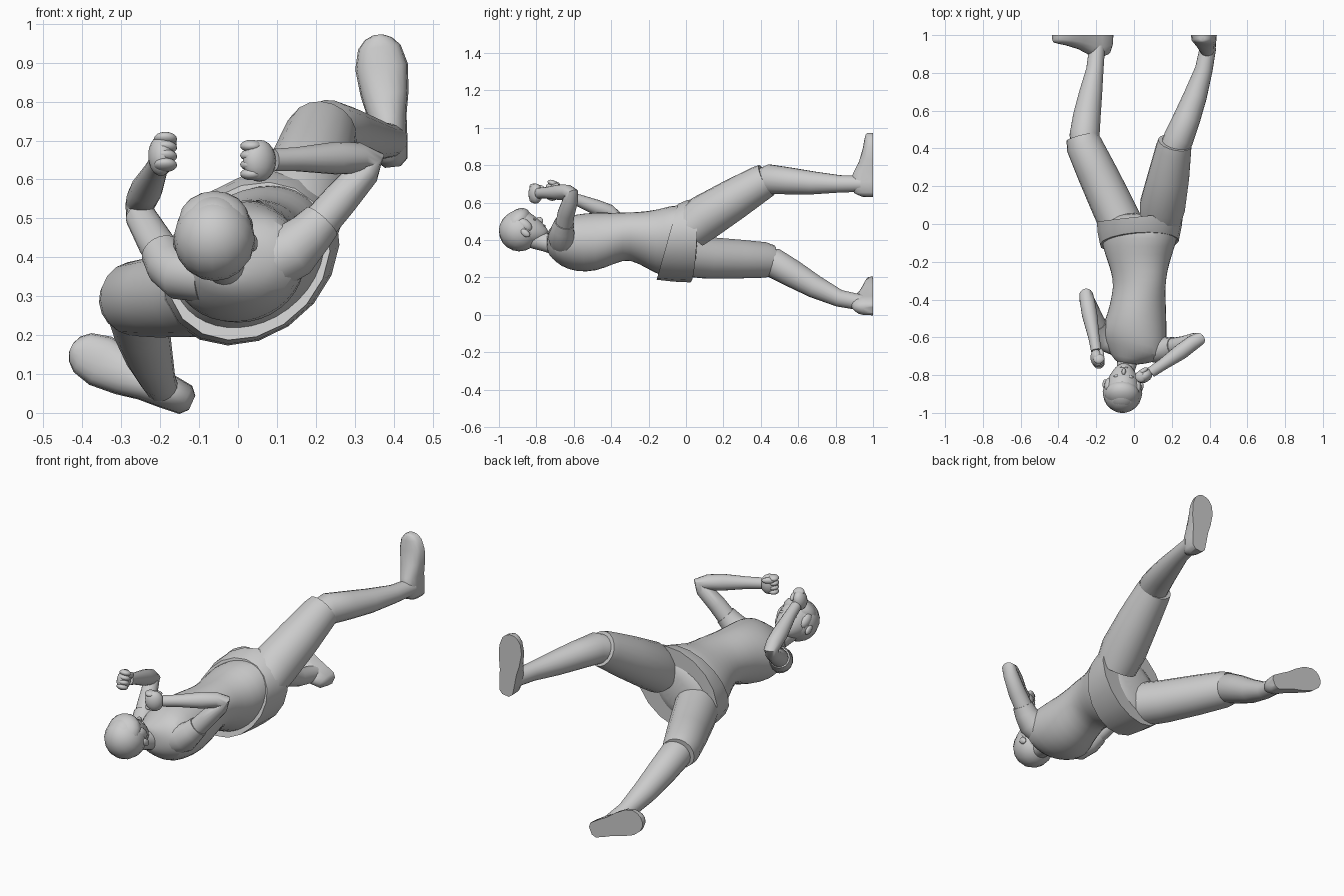
import bpy, bmesh, math
from mathutils import Vector, Matrix

if "Cube" in bpy.data.objects:
    bpy.data.objects.remove(bpy.data.objects["Cube"])

N = 18


def add_object(name, bm, angle=50):
    bmesh.ops.recalc_face_normals(bm, faces=bm.faces)
    me = bpy.data.meshes.new(name)
    bm.to_mesh(me)
    bm.free()
    me.shade_smooth()
    me.set_sharp_from_angle(angle=math.radians(angle))
    ob = bpy.data.objects.new(name, me)
    bpy.context.collection.objects.link(ob)
    return ob


def loft(name, rings, subsurf=0):
    """Skin a list of closed point rings, with capped ends."""
    bm = bmesh.new()
    rows = [[bm.verts.new(p) for p in r] for r in rings]
    for a, b in zip(rows, rows[1:]):
        n = len(a)
        for i in range(n):
            bm.faces.new((a[i], a[(i + 1) % n], b[(i + 1) % n], b[i]))
    bm.faces.new(rows[0])
    bm.faces.new(rows[-1])
    bmesh.ops.remove_doubles(bm, verts=bm.verts, dist=1e-5)
    ob = add_object(name, bm)
    if subsurf:
        mod = ob.modifiers.new("Smooth", 'SUBSURF')
        mod.levels = mod.render_levels = subsurf
    return ob


def ellipse(c, u, v, a, b):
    c, u, v = Vector(c), Vector(u), Vector(v)
    return [c + u * a * math.cos(t) + v * b * math.sin(t)
            for t in (2 * math.pi * i / N for i in range(N))]


def limb(name, pts):
    """Round tube through (x, y, z, radius) points."""
    p = [Vector(q[:3]) for q in pts]
    side, rings = None, []
    for i, q in enumerate(pts):
        t = (p[min(i + 1, len(p) - 1)] - p[max(i - 1, 0)]).normalized()
        side = side or t.orthogonal()
        side = (side - t * side.dot(t)).normalized()
        rings.append(ellipse(p[i], side, t.cross(side), q[3], q[3]))
    return loft(name, rings)


def blob(name, c, axes, size):
    """Ellipsoid with its own axes."""
    bm = bmesh.new()
    bmesh.ops.create_uvsphere(bm, u_segments=16, v_segments=10, radius=1)
    m = Matrix([Vector(a).normalized() * s for a, s in zip(axes, size)]).transposed().to_4x4()
    bm.transform(Matrix.Translation(Vector(c)) @ m)
    return add_object(name, bm)


def body_ring(y, x, z, a, b, roll, shear_z=0.0, shear_x=0.0):
    r = math.radians(roll)
    ring = ellipse((x, y, z), (math.cos(r), 0, math.sin(r)), (-math.sin(r), 0, math.cos(r)), a, b)
    for p in ring:
        p.y += shear_z * (p.z - z) + shear_x * (p.x - x)
    return ring


# torso, twisting from the shoulders to the rolled hips
torso = [(-0.745, -0.03, .39, .055, .055, 12), (-0.715, -0.02, .385, .105, .085, 15, 0, -.2),
         (-0.665, 0, .385, .17, .128, 16, 0, -.3), (-0.59, 0, .383, .18, .154, 18, 0, -.2),
         (-0.48, .015, .39, .158, .162, 20), (-0.38, .025, .41, .146, .136, 25),
         (-0.30, .03, .425, .146, .118, 30), (-0.20, .025, .397, .174, .149, 36),
         (-0.12, .025, .387, .212, .17, 40), (-0.03, .03, .392, .238, .178, 42),
         (0.03, .03, .39, .20, .14, 42), (0.06, .03, .39, .12, .08, 42)]
loft("torso", [body_ring(*r) for r in torso], subsurf=1)

# shirt hem around the hips, widest over the seat
loft("shirt_hem", [body_ring(-0.10, .028, .39, .226, .184, 41, .28),
                   body_ring(-0.03, .03, .395, .244, .194, 42, .15, .05),
                   body_ring(0.035, .032, .397, .252, .198, 42, .02, .1)])

# thighs in knee-length trousers
limb("trouser_leg_low", [(-.06, -.02, .32, .115), (-.12, .11, .305, .112),
                         (-.20, .28, .298, .105), (-.265, .42, .293, .096), (-.275, .46, .287, .085)])
limb("trouser_leg_high", [(.14, .02, .455, .11), (.152, .1, .522, .122),
                          (.185, .26, .62, .11), (.21, .40, .705, .095), (.217, .43, .72, .09)])

# shins
limb("shin_low", [(-.26, .40, .29, .07), (-.262, .47, .277, .08), (-.25, .57, .22, .074),
                  (-.23, .69, .15, .062), (-.207, .82, .088, .046), (-.195, .94, .065, .042)])
limb("shin_high", [(.20, .38, .70, .07), (.235, .45, .725, .08), (.28, .56, .715, .072),
                   (.325, .68, .705, .062), (.37, .82, .70, .047), (.393, .94, .70, .043)])


# shoes with the soles flat on the plane y = 1
def shoe(name, heel, toe):
    d = Vector((toe[0] - heel[0], 0, toe[1] - heel[1])).normalized()
    w = Vector((d.z, 0, -d.x))
    rings = []
    for s, hw, h in [(0, .02, .06), (.018, .04, .10), (.075, .046, .125), (.13, .05, .105),
                     (.19, .062, .075), (.26, .068, .055), (.31, .055, .046), (.332, .035, .04),
                     (.342, .012, .032)]:
        ring = []
        for i in range(N):
            t = 2 * math.pi * i / N
            p = Vector((heel[0], 1, heel[1])) + d * s + w * hw * math.cos(t)
            p.y -= h * max(math.sin(t), 0) ** .6
            ring.append(p)
        rings.append(ring)
    loft(name, rings)


shoe("shoe_low", (-.118, .026), (-.428, .168))
shoe("shoe_high", (.398, .632), (.36, .97))

# arms: short sleeve blending into the shoulder, then upper arm and forearm
limb("sleeve_low", [(-.09, -.63, .355, .07), (-.15, -.61, .357, .066), (-.178, -.57, .38, .06),
                    (-.198, -.53, .415, .053)])
limb("arm_low", [(-.15, -.62, .35, .05), (-.21, -.50, .435, .047), (-.25, -.40, .505, .04),
                 (-.253, -.378, .53, .037), (-.247, -.41, .55, .04), (-.235, -.48, .575, .041),
                 (-.212, -.60, .622, .03), (-.20, -.67, .645, .028)])
limb("sleeve_high", [(.08, -.65, .39, .08), (.145, -.665, .42, .073), (.185, -.66, .46, .06),
                     (.215, -.65, .493, .053)])
limb("arm_high", [(.16, -.66, .43, .05), (.26, -.64, .545, .046), (.325, -.615, .62, .04),
                  (.342, -.61, .65, .036), (.31, -.63, .655, .04), (.25, -.675, .655, .042),
                  (.15, -.745, .652, .031), (.09, -.785, .65, .029)])


# fists: palm, four curled fingers and a thumb
def fist(name, c, d, inner):
    d, inner, c = Vector(d).normalized(), Vector(inner), Vector(c)
    inner = (inner - d * inner.dot(d)).normalized()
    k = d.cross(inner)
    if k.z < 0:
        k = -k
    blob(name + "_palm", c, (d, inner, k), (.046, .034, .054))
    for i in range(4):
        q = c + d * .02 + inner * .008 + k * (.038 - .024 * i)
        blob(f"{name}_finger_{i + 1}", q, (d, inner, k), (.028, .03, .016))
    blob(name + "_thumb", c + inner * .026 + k * .03 - d * .005, (d, inner, k), (.034, .014, .016))


fist("fist_low", (-.197, -.71, .662), (.05, -.33, .13), (1, 0, 0))
fist("fist_high", (.055, -.805, .648), (-.8, -.52, 0), (-.5, .8, 0))

# head, looking towards the feet and up
crown = Vector((-.06, -.8, .6)).normalized()
face = Vector((.03, .6, .8))
face = (face - crown * face.dot(crown)).normalized()
side = crown.cross(face)
hc = Vector((-.06, -.88, .45))
head = [(-.125, .05, .022, .025), (-.112, .043, .045, .046), (-.085, .03, .065, .067),
        (-.055, .016, .082, .088), (-.015, .002, .093, .105), (.03, 0, .096, .106),
        (.075, 0, .08, .09), (.102, 0, .05, .056), (.114, 0, .02, .022)]
loft("head", [ellipse(hc + crown * t + face * o, side, face, a, b) for t, o, a, b in head], subsurf=1)
limb("neck", [(-.055, -.83, .41, .052), (-.042, -.76, .39, .05), (-.025, -.68, .375, .06)])

# hair cap with a low fringe, and the features
axes = (side, face, crown)
blob("hair", hc - face * .01 + crown * .008, axes, (.105, .107, .109))
blob("fringe", hc + face * .018 + crown * .042, axes, (.093, .091, .062))
blob("nose", hc + face * .104 - crown * .045, axes, (.011, .016, .02))
blob("mouth", hc + face * .092 - crown * .083, axes, (.022, .008, .007))
for s, n in ((-1, "a"), (1, "b")):
    blob("sideburn_" + n, hc + side * .073 * s + face * .036, axes, (.025, .03, .045))
    blob("ear_" + n, hc + side * .097 * s - crown * .03 + face * .005, axes, (.012, .018, .028))
    blob("eye_" + n, hc + side * .037 * s + face * .092 - crown * .022, axes, (.016, .007, .008))
